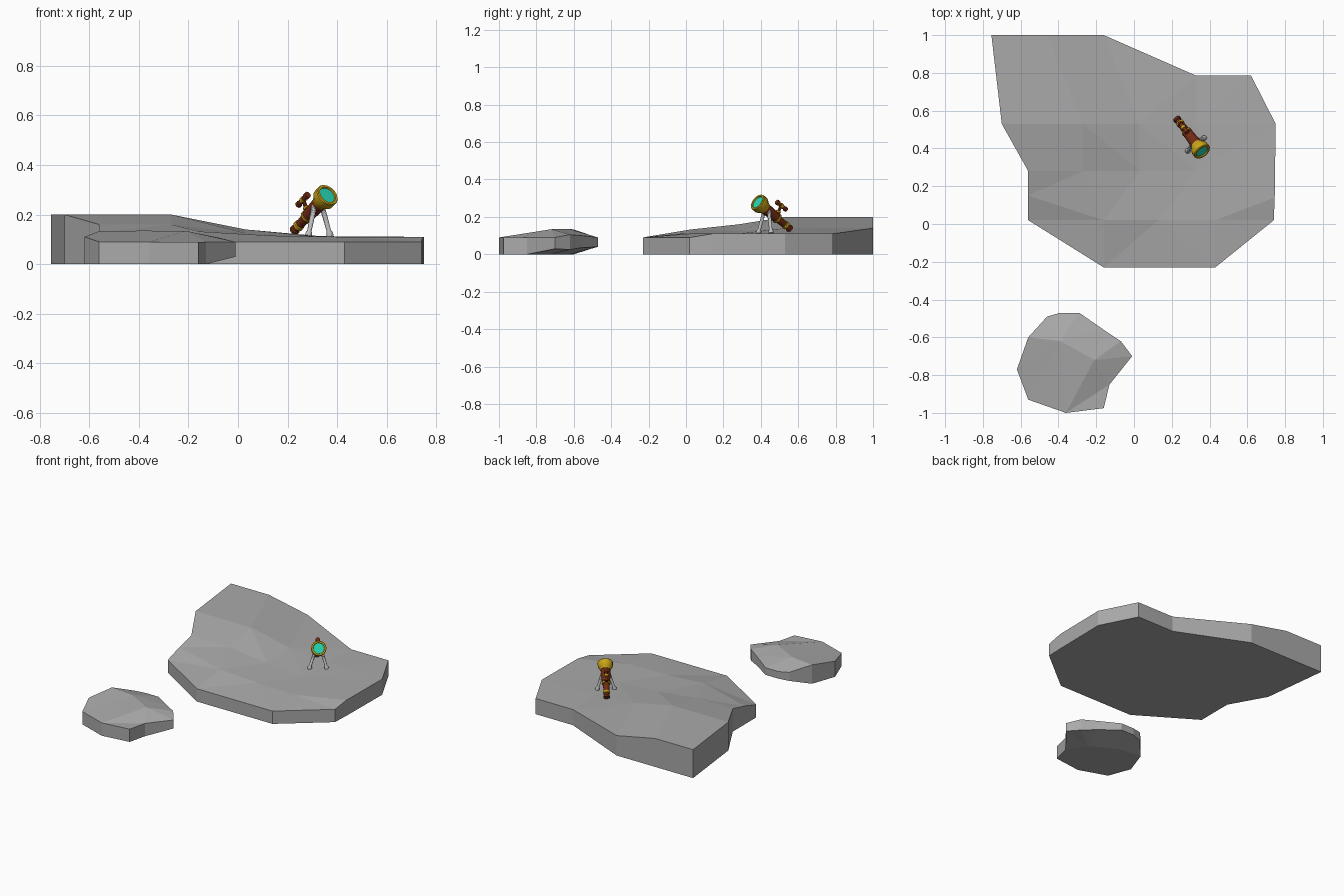
import bpy, bmesh, math
from mathutils import Vector
from mathutils.geometry import delaunay_2d_cdt

if "Cube" in bpy.data.objects:
    bpy.data.objects.remove(bpy.data.objects["Cube"])


def material(name, r, g, b):
    m = bpy.data.materials.new(name)
    m.diffuse_color = (r, g, b, 1)
    m.use_nodes = True
    m.node_tree.nodes["Principled BSDF"].inputs["Base Color"].default_value = m.diffuse_color
    return m


ROCK = material("rock grey", 0.40, 0.40, 0.40)
STEEL = material("light steel", 0.52, 0.52, 0.52)
GOLD = material("gold", 0.60, 0.38, 0.01)
WOOD = material("red brown", 0.17, 0.025, 0.007)
GLASS = material("teal glass", 0.02, 0.65, 0.45)


def finish(name, bm, mat, smooth=False):
    bmesh.ops.recalc_face_normals(bm, faces=bm.faces)
    me = bpy.data.meshes.new(name)
    bm.to_mesh(me)
    bm.free()
    me.materials.append(mat)
    if smooth:
        me.shade_smooth()
        me.set_sharp_from_angle(angle=math.radians(35))
    ob = bpy.data.objects.new(name, me)
    bpy.context.collection.objects.link(ob)
    return ob


def rock(name, rim, inner):
    """Faceted slab: rim and inner points are (x, y, top, bottom)."""
    pts = rim + inner
    n = len(rim)
    flat = [Vector(p[:2]) for p in pts]
    loop = [(i, (i + 1) % n) for i in range(n)]
    res = delaunay_2d_cdt(flat, loop, [], 1, 1e-5)
    orig = [o[0] for o in res[3]]
    bm = bmesh.new()
    top = [bm.verts.new((p[0], p[1], p[2])) for p in pts]
    bot = [bm.verts.new((p[0], p[1], p[3])) for p in pts]
    for f in res[2]:
        ids = [orig[i] for i in f]
        bm.faces.new([top[i] for i in ids])
        bm.faces.new([bot[i] for i in reversed(ids)])
    for a, b in loop:
        bm.faces.new((bot[a], bot[b], top[b], top[a]))
    return finish(name, bm, ROCK)


def ground(points):
    return [(x, y, z, 0.0) for x, y, z in points]


# large sloping slab
rock("large_rock", ground([
    (-.755, 1, .2), (-.7, .53, .2), (-.56, .28, .16), (-.56, .15, .13),
    (-.56, .02, .09), (-.16, -.23, .09), (.43, -.23, .09), (.74, .02, .09),
    (.745, .14, .11), (.75, .53, .11), (.62, .785, .11), (.33, .785, .11),
    (-.16, 1, .14), (-.46, 1, .2)]),
    ground([
        (-.27, .53, .2), (.03, .53, .14), (.33, .53, .113),
        (-.27, .28, .16), (.03, .28, .125), (.33, .28, .11),
        (-.16, .02, .132), (.13, .02, .115), (.43, .02, .11)]))

# small stepping rock with an undercut back
rock("small_rock", [
    (-.62, -.77, .11, 0), (-.56, -.93, .09, 0), (-.36, -1, .09, 0),
    (-.16, -.975, .09, 0), (-.13, -.85, .09, 0), (-.01, -.7, .09, .03),
    (-.07, -.62, .105, .025), (-.16, -.56, .1, .035), (-.29, -.47, .09, .04),
    (-.39, -.47, .09, .04), (-.46, -.49, .095, .035), (-.56, -.6, .133, 0)],
    [(-.39, -.62, .135, 0), (-.21, -.72, .134, 0)])


def lathe(name, profile, mat, start, axis, sides=16):
    """Revolve (distance, radius) pairs about an axis leaving start."""
    quat = Vector(axis).to_track_quat('Z', 'Y')
    bm = bmesh.new()
    rings = []
    for d, r in profile:
        ring = []
        for k in range(sides):
            a = 2 * math.pi * k / sides
            ring.append(bm.verts.new(
                Vector(start) + quat @ Vector((r * math.cos(a), r * math.sin(a), d))))
        rings.append(ring)
    for lo, hi in zip(rings, rings[1:]):
        for k in range(sides):
            j = (k + 1) % sides
            bm.faces.new((lo[k], lo[j], hi[j], hi[k]))
    bm.faces.new(rings[0][::-1])
    bm.faces.new(rings[-1])
    return finish(name, bm, mat, True)


# telescope frame: base is the eyepiece end
AXIS = Vector((.51, -.66, .545)).normalized()
SIDE = AXIS.cross(Vector((0, 0, 1))).normalized()
UP = SIDE.cross(AXIS).normalized()
BASE = Vector((.226, .557, .135))


def at(d, up=0.0):
    return BASE + AXIS * d + UP * up


# main tube
lathe("eyepiece", [(0, .020), (.012, .020), (.016, .015), (.045, .015)], WOOD, at(0), AXIS)
lathe("eyepiece_ring", [(.028, .018), (.031, .022), (.045, .022), (.048, .018)], GOLD, at(0), AXIS)
lathe("rear_tube", [(.045, .018), (.105, .022)], WOOD, at(0), AXIS)
lathe("middle_ring", [(.098, .025), (.101, .028), (.110, .028), (.113, .025)], GOLD, at(0), AXIS)
lathe("front_tube", [(.108, .026), (.215, .031)], WOOD, at(0), AXIS)
lathe("lens_hood", [(.205, .033), (.222, .041), (.232, .048), (.262, .049),
                    (.266, .046), (.266, .037), (.258, .035)], GOLD, at(0), AXIS)
lathe("lens", [(.256, .035), (.260, .035)], GLASS, at(0), AXIS)

# finder scope on a post
lathe("finder_post", [(0, .010), (.055, .007)], WOOD, at(.118, .015), UP, 10)
lathe("finder_post_collar", [(0, .014), (.010, .014)], GOLD, at(.118, .026), UP, 10)
lathe("finder_tube", [(0, .013), (.012, .013), (.013, .010), (.062, .010),
                      (.063, .014), (.078, .014)], WOOD, at(.078, .072), AXIS, 12)
lathe("finder_ring", [(0, .0135), (.014, .0135)], GOLD, at(.111, .072), AXIS, 12)

# pair of support legs with feet
HIP = at(.19)
for label, s in (("left", -1), ("right", 1)):
    foot = Vector((.328, .421, .113)) + SIDE * (.056 * s)
    hip = HIP + SIDE * (.018 * s)
    leg = hip - foot
    lathe(label + "_leg", [(0, .014), (.012, .014), (.022, .009), (leg.length, .011)],
          STEEL, foot, leg, 10)
